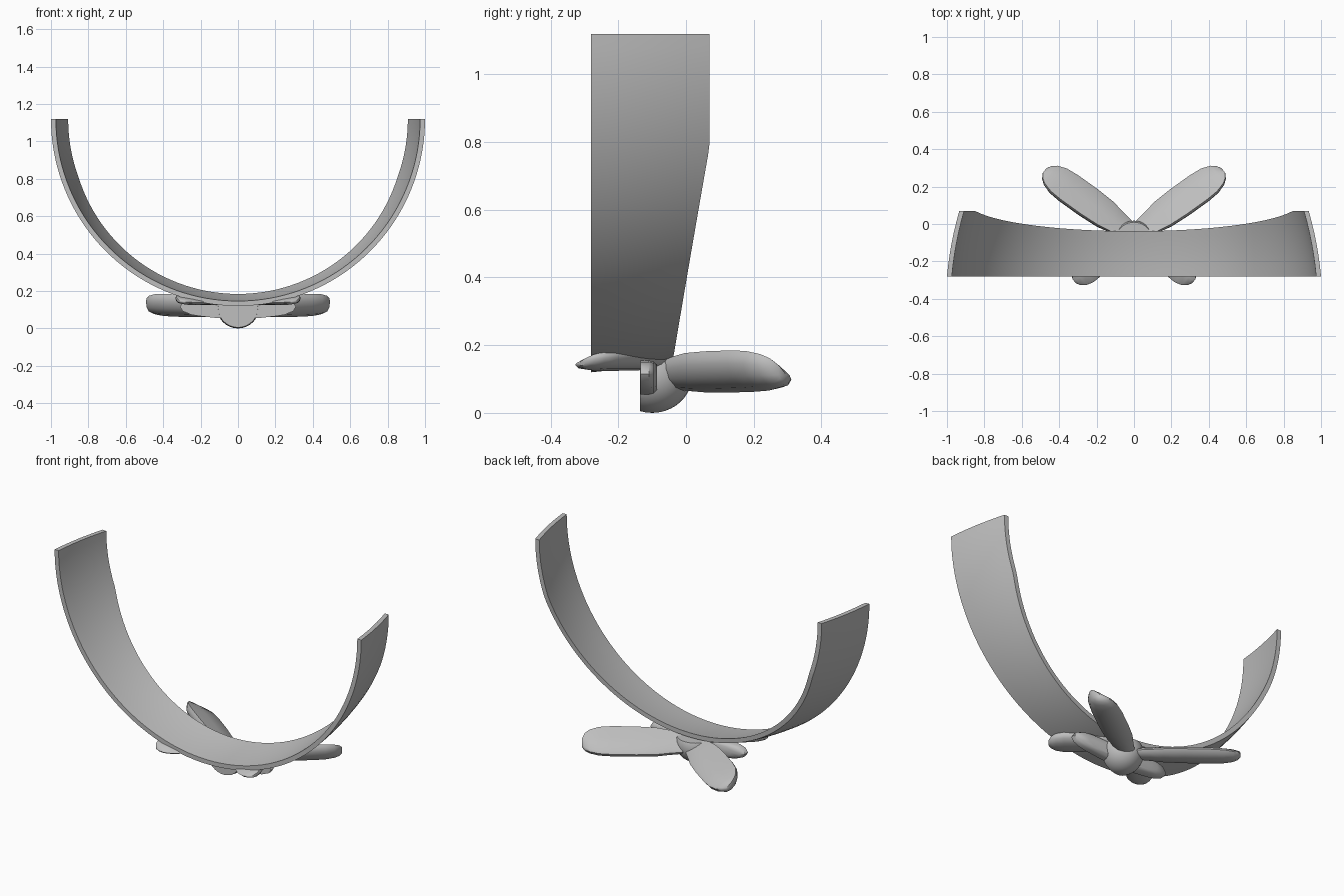
import bpy, bmesh, math
from mathutils import Vector

cube = bpy.data.objects.get("Cube")
if cube:
    bpy.data.objects.remove(cube)

grey = bpy.data.materials.new("plain_grey")
grey.use_nodes = True
COLOUR = (0.52, 0.52, 0.52, 1)
grey.diffuse_color = COLOUR
grey.node_tree.nodes["Principled BSDF"].inputs["Base Color"].default_value = COLOUR


def finish(name, bm, mirror=False, angle=40):
    bmesh.ops.recalc_face_normals(bm, faces=bm.faces[:])
    mesh = bpy.data.meshes.new(name)
    bm.to_mesh(mesh)
    bm.free()
    mesh.materials.append(grey)
    obj = bpy.data.objects.new(name, mesh)
    bpy.context.collection.objects.link(obj)
    if mirror:
        obj.modifiers.new("Mirror", "MIRROR")
    bpy.ops.object.select_all(action="DESELECT")
    obj.select_set(True)
    bpy.context.view_layer.objects.active = obj
    bpy.ops.object.shade_smooth_by_angle(angle=math.radians(angle))
    return obj


def loft(rings):
    """Skin closed rings of points and cap both ends."""
    bm = bmesh.new()
    loops = [[bm.verts.new(p) for p in ring] for ring in rings]
    n = len(loops[0])
    for a, b in zip(loops, loops[1:]):
        for i in range(n):
            j = (i + 1) % n
            bm.faces.new((a[i], a[j], b[j], b[i]))
    bm.faces.new(loops[0])
    bm.faces.new(loops[-1])
    return bm


# Band: a half hoop that narrows towards the back and at the bottom
HUB, FRONT, WALL, STEPS, ACROSS = 1.12, -0.28, 0.026, 72, 6


def band_ring(a):
    z = HUB - 0.96 * math.sin(a)
    back = min(0.07, -0.035 + 0.175 * (z - 0.18))
    outer, inner = [], []
    for k in range(ACROSS + 1):
        t = (back - FRONT) * k / ACROSS
        r = 1 - 0.09 * t - 0.28 * t * t
        for row, radius in ((outer, r), (inner, r - WALL)):
            row.append((radius * math.cos(a), FRONT + t, HUB - radius * math.sin(a)))
    return outer + inner[::-1]


finish("band", loft([band_ring(math.pi * i / STEPS) for i in range(STEPS + 1)]))

# Petals: a tilted flat top over a rounded underside, lofted along a direction
SECTION = [(-0.85, 1), (0, 0.72), (0.9, 0.36), (1, 0.24), (0.8, 0.08), (0.2, 0),
           (-0.4, 0.1), (-0.85, 0.36), (-1, 0.68), (-0.97, 0.88)]


def petal(name, root, direction, side, stations, base, height, rise):
    u = Vector(direction).normalized()
    n = Vector((-u.y, u.x)) * side
    widest = max(w for s, w in stations)
    rings = []
    for s, w in stations:
        c = Vector(root) + u * s
        f = (w / widest) ** 0.6
        ring = []
        for v, h in SECTION:
            p = c + n * v * w
            ring.append((p.x, p.y, base + rise * s + height * (0.4 + (h - 0.4) * f)))
        rings.append(ring)
    finish(name, loft(rings), mirror=True, angle=50)


petal("back_petals", (0.04, -0.03), (0.81, 0.58), 1,
      [(0, 0.055), (0.07, 0.066), (0.14, 0.08), (0.25, 0.086), (0.38, 0.086), (0.45, 0.08),
       (0.5, 0.062), (0.525, 0.042), (0.54, 0.015)], 0.055, 0.122, 0.02)
petal("front_petals", (0.06, -0.09), (0.77, -0.64), -1,
      [(0, 0.045), (0.1, 0.06), (0.2, 0.07), (0.26, 0.07), (0.3, 0.058),
       (0.325, 0.038), (0.338, 0.014)], 0.122, 0.058, 0.01)

# Crosswise loop: flat at the front, rounded off behind
half = [(0.2, 0.155), (0.26, 0.15), (0.295, 0.138), (0.31, 0.115),
        (0.295, 0.092), (0.25, 0.073), (0.2, 0.065), (0.11, 0.055)]
outline = [(0, 0.14)] + half + [(0, 0.05)] + [(-x, z) for x, z in reversed(half)]
finish("cross_loop", loft([
    [(x * f, y, 0.105 + (z - 0.105) * f) for x, z in outline]
    for y, f in ((-0.135, 1), (-0.11, 1), (-0.095, 0.93), (-0.085, 0.75))]))

# Knot: a rounded bead with a flat front and a flattened top
bm = bmesh.new()
bmesh.ops.create_uvsphere(bm, u_segments=32, v_segments=20, radius=1)
for v in bm.verts:
    v.co = Vector((v.co.x * 0.112, -0.1 + v.co.y * 0.118, 0.11 + v.co.z * 0.11))
for point, normal in (((0, -0.136, 0), (0, -1, 0)), ((0, 0, 0.15), (0, 0, 1))):
    geom = bm.verts[:] + bm.edges[:] + bm.faces[:]
    cut = bmesh.ops.bisect_plane(bm, geom=geom, plane_co=point, plane_no=normal, clear_outer=True)
    rim = [e for e in bm.edges if e.is_boundary]
    bmesh.ops.holes_fill(bm, edges=rim, sides=0)
finish("knot", bm)
